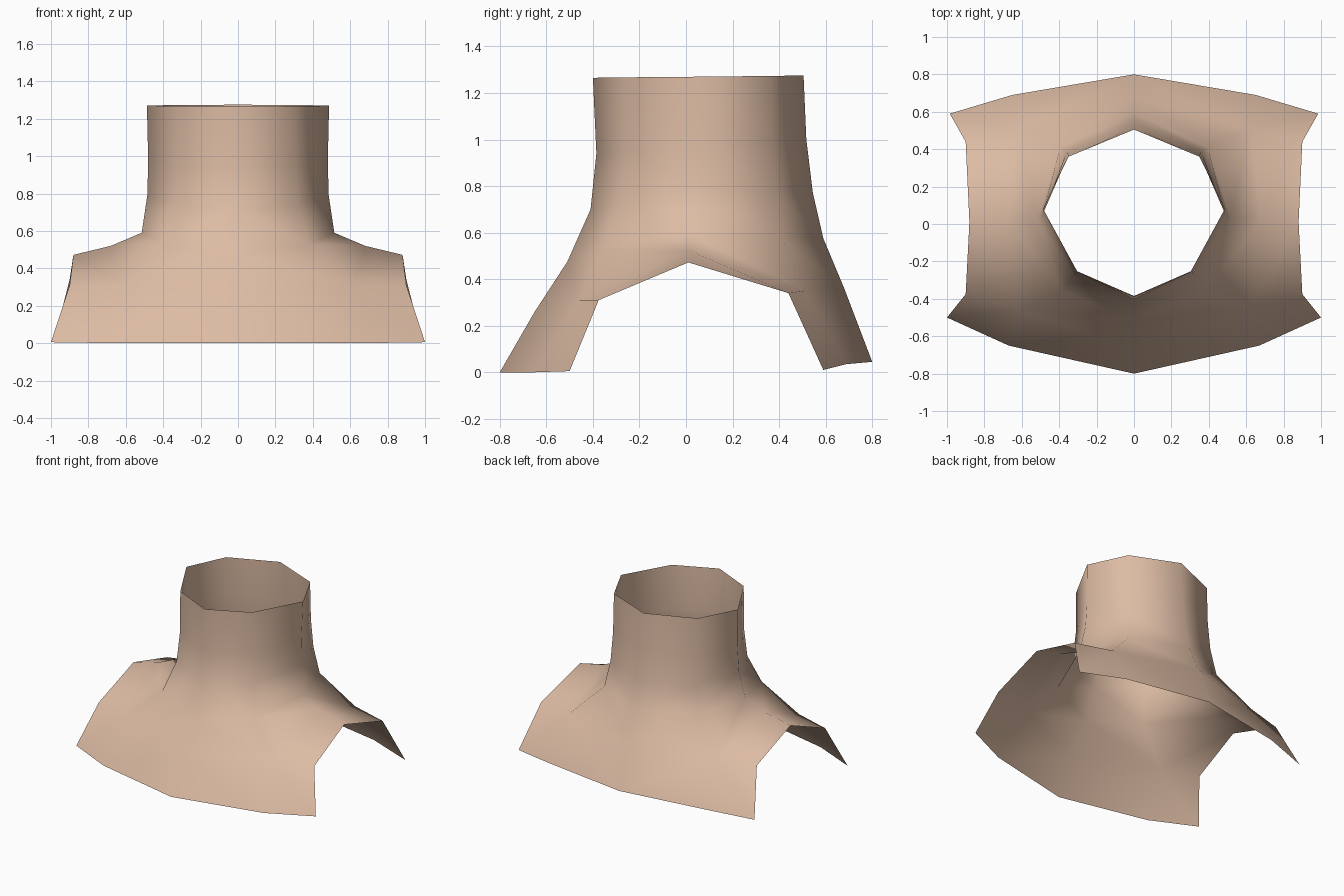
import bpy, bmesh

if "Cube" in bpy.data.objects:
    bpy.data.objects.remove(bpy.data.objects["Cube"])

skin = bpy.data.materials.new("warm skin")
skin.diffuse_color = (0.72, 0.50, 0.37, 1)
skin.use_nodes = True
skin.node_tree.nodes["Principled BSDF"].inputs["Base Color"].default_value = skin.diffuse_color

# Right-half cross-sections, each running front -> side -> back
neck_rings = [
    [(0, -.40, 1.265), (.30, -.26, 1.267), (.487, .08, 1.27), (.35, .36, 1.273), (0, .505, 1.275)],
    [(0, -.385, .94), (.31, -.25, .95), (.48, .07, .97), (.35, .37, .99), (0, .517, 1.0)],
    [(0, -.41, .70), (.32, -.275, .74), (.485, .06, .79), (.36, .385, .78), (0, .545, .77)],
    [(0, -.51, .475), (.38, -.36, .53), (.515, .03, .59), (.395, .41, .58), (0, .59, .575)],
    [(0, -.65, .26), (.62, -.46, .31), (.68, .02, .52), (.62, .51, .35), (0, .68, .36)],
]
# Open lower border: front hem, arm opening, back hem
border = [(0, -.80, 0), (.67, -.65, 0), (1.0, -.50, .005), (.90, -.375, .31), (.88, .01, .472),
          (.90, .44, .34), (.985, .59, .01), (.65, .69, .035), (0, .80, .045)]

bm = bmesh.new()
rings = [[bm.verts.new(p) for p in ring] for ring in neck_rings]
rim = [bm.verts.new(p) for p in border]

# Neck tube flaring into the shoulders
for upper, lower in zip(rings, rings[1:]):
    for i in range(4):
        bm.faces.new((upper[i], lower[i], lower[i + 1], upper[i + 1]))

# Chest, shoulder cap and upper back
f, fr, side, br, b = rings[-1]
for quad in ((f, rim[0], rim[1], fr), (fr, rim[1], rim[2], rim[3]), (fr, rim[3], rim[4], side),
             (side, rim[4], rim[5], br), (br, rim[5], rim[6], rim[7]), (br, rim[7], rim[8], b)):
    bm.faces.new(quad)

# Mirror to the other side and weld the centre line
bmesh.ops.mirror(bm, geom=bm.verts[:] + bm.edges[:] + bm.faces[:], axis='X', merge_dist=0.001)
bmesh.ops.remove_doubles(bm, verts=bm.verts[:], dist=0.001)
bmesh.ops.recalc_face_normals(bm, faces=bm.faces[:])
if sum(fc.normal.z * fc.calc_area() for fc in bm.faces) < 0:
    bmesh.ops.reverse_faces(bm, faces=bm.faces[:])
for face in bm.faces:
    face.smooth = True

mesh = bpy.data.meshes.new("neck_and_shoulders")
bm.to_mesh(mesh)
bm.free()
mesh.materials.append(skin)
obj = bpy.data.objects.new("neck_and_shoulders", mesh)
bpy.context.collection.objects.link(obj)
